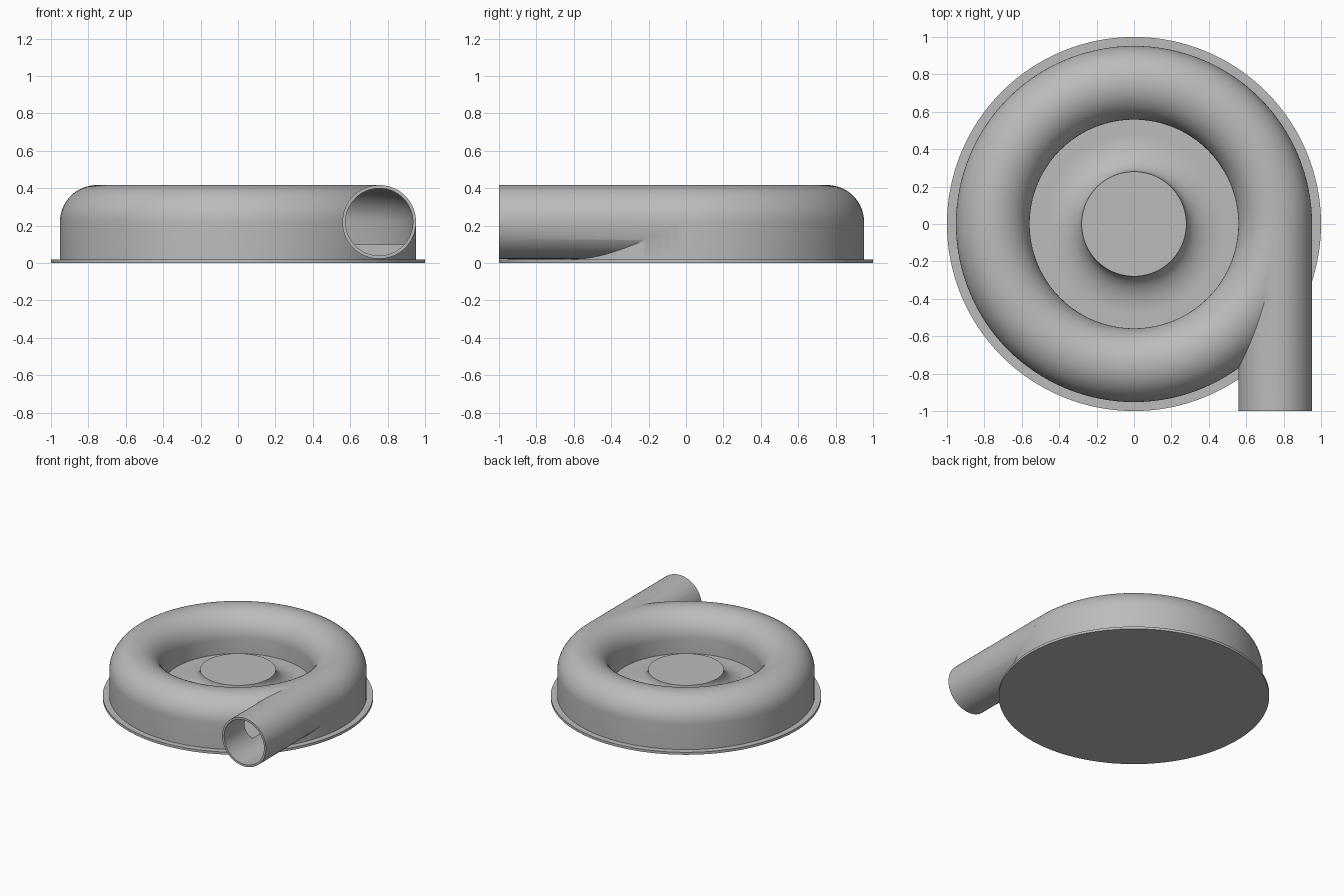
import bpy, bmesh
from math import sin, cos, pi
from mathutils import Matrix

cube = bpy.data.objects.get("Cube")
if cube:
    bpy.data.objects.remove(cube, do_unlink=True)

# Single grey material
grey = bpy.data.materials.new("plain_grey")
grey.use_nodes = True
COLOUR = (0.5, 0.5, 0.5, 1)
grey.diffuse_color = COLOUR
grey.node_tree.nodes["Principled BSDF"].inputs["Base Color"].default_value = COLOUR

TUBE_X, TUBE_Z = 0.755, 0.22      # centre of the scroll tube
OUTER, INNER = 0.197, 0.18        # tube radii
FLOOR = 0.10
SEGMENTS = 128


def finish(name, bm):
    bmesh.ops.remove_doubles(bm, verts=bm.verts, dist=1e-5)
    bmesh.ops.recalc_face_normals(bm, faces=bm.faces)
    mesh = bpy.data.meshes.new(name)
    bm.to_mesh(mesh)
    bm.free()
    obj = bpy.data.objects.new(name, mesh)
    bpy.context.collection.objects.link(obj)
    mesh.materials.append(grey)
    return obj


def revolve(name, profile, closed=False):
    """Spin a (radius, height) profile around the z axis."""
    bm = bmesh.new()
    verts = [bm.verts.new((r, 0, z)) for r, z in profile]
    pairs = list(zip(verts, verts[1:]))
    if closed:
        pairs.append((verts[-1], verts[0]))
    edges = [bm.edges.new(p) for p in pairs]
    bmesh.ops.spin(bm, geom=verts + edges, cent=(0, 0, 0), axis=(0, 0, 1),
                   angle=2 * pi, steps=SEGMENTS, use_merge=True)
    return finish(name, bm)


def tube(name, radius, y0, y1):
    """Solid cylinder running along y at the scroll tube centre."""
    bm = bmesh.new()
    bmesh.ops.create_cone(bm, cap_ends=True, segments=64, radius1=radius,
                          radius2=radius, depth=y1 - y0)
    place = Matrix.Translation((TUBE_X, (y0 + y1) / 2, TUBE_Z))
    bmesh.ops.transform(bm, verts=bm.verts, matrix=place @ Matrix.Rotation(pi / 2, 4, 'X'))
    return finish(name, bm)


def arch(radius, steps=32):
    """Half circle over the tube, from the outside to the inside."""
    return [(TUBE_X + radius * cos(pi * i / steps), TUBE_Z + radius * sin(pi * i / steps))
            for i in range(steps + 1)]


def boolean(target, other, operation):
    mod = target.modifiers.new(operation.lower(), 'BOOLEAN')
    mod.operation, mod.solver, mod.object = operation, 'EXACT', other
    bpy.context.view_layer.objects.active = target
    bpy.ops.object.modifier_apply(modifier=mod.name)
    bpy.data.objects.remove(other, do_unlink=True)


# Scroll housing with the flared hub in its centre
HUB_R, HUB_TOP, FLARE = 0.28, 0.23, 0.2
flare = [(HUB_R + FLARE * (1 - sin(pi / 2 * i / 16)),
          HUB_TOP - (HUB_TOP - FLOOR) * cos(pi / 2 * i / 16)) for i in range(17)]
housing = revolve("scroll_housing",
                  [(0, 0.01), (TUBE_X + OUTER, 0.01)] + arch(OUTER)
                  + [(TUBE_X - OUTER, FLOOR)] + flare + [(0, HUB_TOP)])

# Outlet pipe, then the hollow channel and the pipe bore
boolean(housing, tube("outlet_pipe", OUTER, -1.0, -0.01), 'UNION')
channel = revolve("channel", [(TUBE_X + INNER, FLOOR)] + arch(INNER)
                  + [(TUBE_X - INNER, FLOOR)], closed=True)
boolean(housing, channel, 'DIFFERENCE')
boolean(housing, tube("bore", INNER, -1.1, -0.005), 'DIFFERENCE')

# Round base plate
plate = revolve("base_plate", [(0, 0), (1, 0), (1, 0.02), (0, 0.02)])

# Smooth shading with sharp edges kept
for obj in (housing, plate):
    bpy.ops.object.select_all(action='DESELECT')
    obj.select_set(True)
    bpy.context.view_layer.objects.active = obj
    bpy.ops.object.shade_smooth_by_angle(angle=pi / 6)
